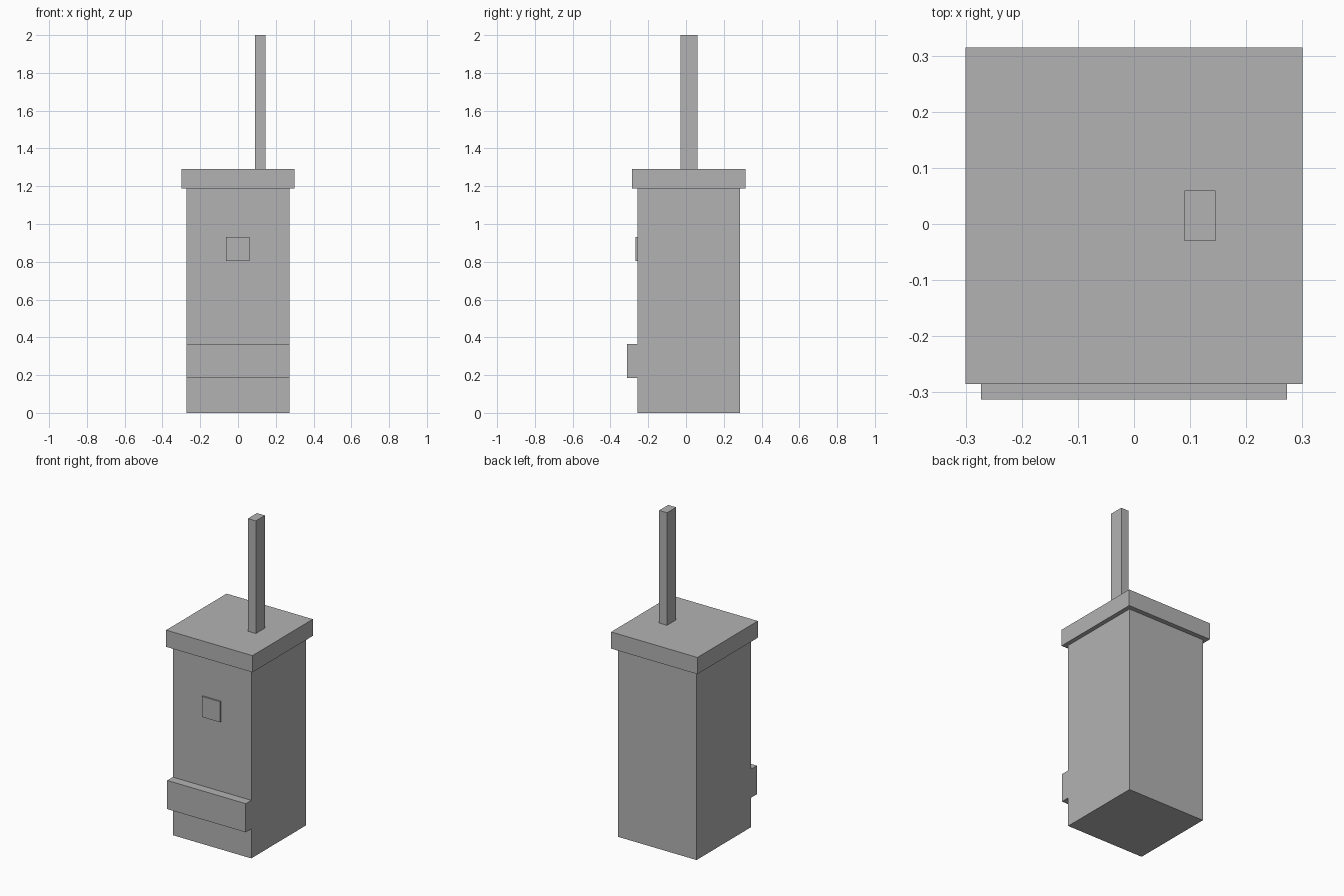
import bpy
import bmesh
from mathutils import Vector

default = bpy.data.objects.get("Cube")
if default:
    bpy.data.objects.remove(default, do_unlink=True)

# Single plain grey
GREY = (0.45, 0.45, 0.45, 1.0)
grey = bpy.data.materials.new("plain grey")
grey.use_nodes = True
grey.diffuse_color = GREY
grey.node_tree.nodes["Principled BSDF"].inputs["Base Color"].default_value = GREY


def box(name, low, high):
    """Flat-faced box between two opposite corners."""
    low, high = Vector(low), Vector(high)
    bm = bmesh.new()
    bmesh.ops.create_cube(bm, size=1)
    bmesh.ops.scale(bm, vec=high - low, verts=bm.verts)
    bmesh.ops.translate(bm, vec=(low + high) / 2, verts=bm.verts)
    mesh = bpy.data.meshes.new(name)
    bm.to_mesh(mesh)
    bm.free()
    mesh.materials.append(grey)
    obj = bpy.data.objects.new(name, mesh)
    bpy.context.collection.objects.link(obj)
    return obj


half_width = 0.273
front = -0.258
body_top = 1.187
lid_top = 1.292

# Tall casing with an overhanging lid
box("body", (-half_width, front, 0), (half_width, 0.285, body_top))
box("lid", (-0.3, -0.285, body_top), (0.3, 0.315, lid_top))

# Upright rod, off centre on the lid
box("antenna", (0.09, -0.03, lid_top), (0.145, 0.06, 2))

# Raised details on the front
box("front_band", (-half_width, -0.313, 0.185), (half_width, front, 0.365))
box("front_button", (-0.063, -0.268, 0.803), (0.062, front, 0.932))
